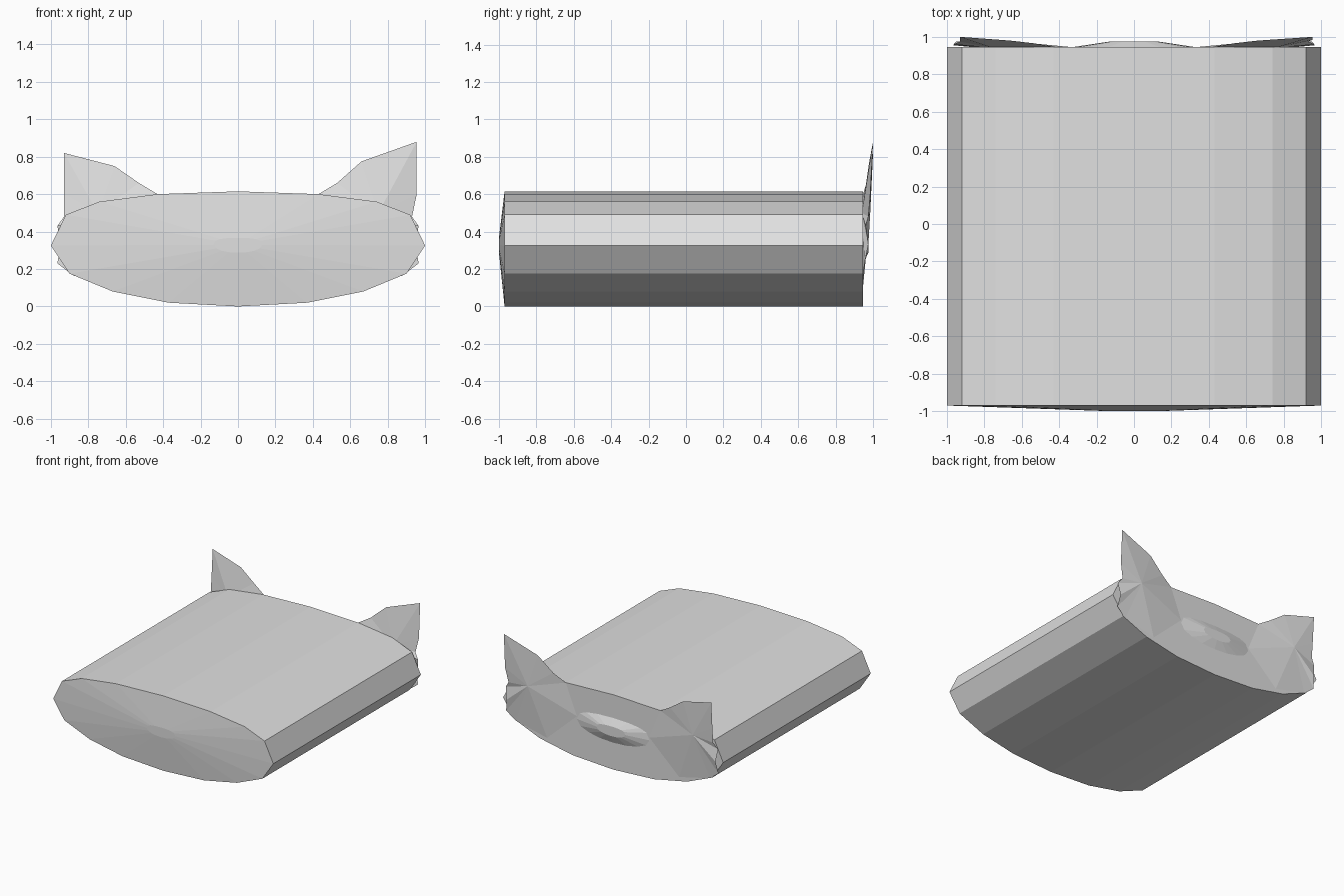
import bpy, bmesh

cube = bpy.data.objects.get("Cube")
if cube:
    bpy.data.objects.remove(cube, do_unlink=True)

# One plain colour for the whole model
grey = bpy.data.materials.new("light_grey")
grey.use_nodes = True
colour = (0.75, 0.75, 0.75, 1)
grey.diffuse_color = colour
grey.node_tree.nodes["Principled BSDF"].inputs["Base Color"].default_value = colour


def finish(bm, name):
    bmesh.ops.recalc_face_normals(bm, faces=bm.faces)
    mesh = bpy.data.meshes.new(name)
    bm.to_mesh(mesh)
    bm.free()
    mesh.materials.append(grey)
    obj = bpy.data.objects.new(name, mesh)
    bpy.context.collection.objects.link(obj)
    return obj


def bridge(bm, a, b):
    for i in range(len(a)):
        j = (i + 1) % len(a)
        bm.faces.new((a[i], a[j], b[j], b[i]))


# Long body: an oval section lofted front to back, with bulged ends
half = [(0.37, 0.02), (0.67, 0.08), (0.9, 0.175), (1, 0.325),
        (0.92, 0.49), (0.74, 0.56), (0.43, 0.6)]
section = [(0, 0)] + half + [(0, 0.615)] + [(-x, z) for x, z in reversed(half)]
mid_z = 0.33
stations = [(-1, 0.13), (-0.97, 1), (0.945, 1), (0.945, 0.33), (0.975, 0.13)]
bm = bmesh.new()
rings = [[bm.verts.new((x * s, y, mid_z + (z - mid_z) * s)) for x, z in section]
         for y, s in stations]
for a, b in zip(rings, rings[1:]):
    bridge(bm, a, b)
bm.faces.new(rings[0])
bm.faces.new(rings[-1])
finish(bm, "body")


# Upswept tail fins: thin wedges wrapping the back corners
def fin(name, side, tip_x, tip_z, shoulder_z):
    outline = [
        (0.33, 0.945, 0.35), (0.43, 0.947, 0.6), (0.53, 0.965, 0.66),
        (0.66, 0.98, shoulder_z), (tip_x, 1, tip_z),
        (tip_x, 0.985, 0.6), (0.93, 0.975, 0.48), (0.965, 0.96, 0.43),
        (0.95, 0.975, 0.33), (0.965, 0.955, 0.23), (0.88, 0.947, 0.165),
        (0.6, 0.946, 0.1)]
    bm = bmesh.new()
    rim = [bm.verts.new((side * x, y, z)) for x, y, z in outline]
    hubs = [bm.verts.new((side * 0.75, y, 0.5)) for y in (0.94, 0.985)]
    for hub in hubs:
        for i, v in enumerate(rim):
            bm.faces.new((v, rim[(i + 1) % len(rim)], hub))
    finish(bm, name)


fin("left_fin", 1, 0.955, 0.88, 0.775)
fin("right_fin", -1, 0.93, 0.82, 0.75)
